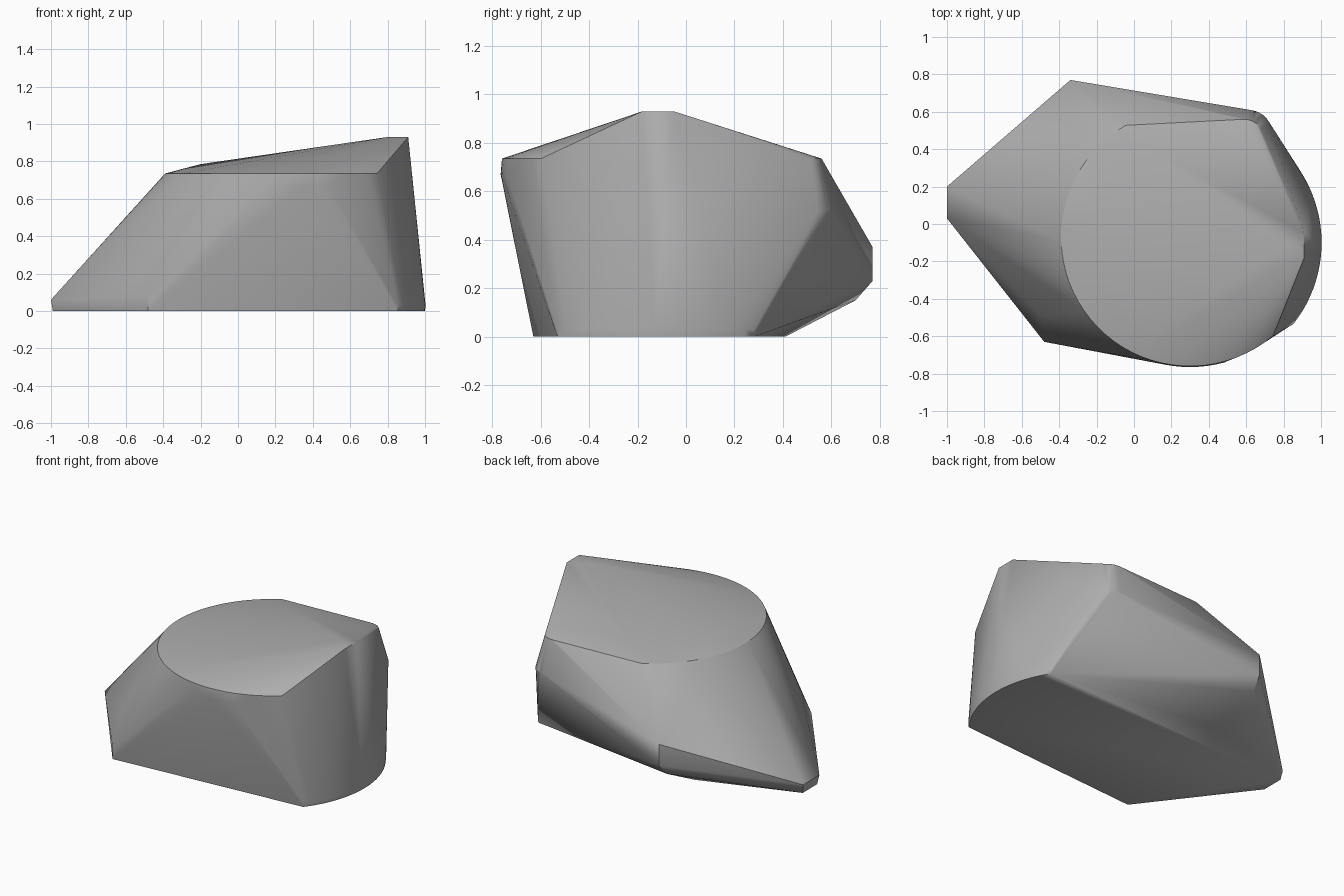
import bpy, bmesh
from math import cos, sin, radians
from mathutils import Vector

cube = bpy.data.objects.get("Cube")
if cube:
    bpy.data.objects.remove(cube)


def arc(cx, cy, r, start, end, z, steps):
    """Points along a level arc, angles in degrees."""
    angles = [radians(start + (end - start) * i / steps) for i in range(steps + 1)]
    return [Vector((cx + r * cos(a), cy + r * sin(a), z)) for a in angles]


# Rounded rim of the top, with a short upright lip at the front
points = arc(0.3, -0.07, 0.69, 120, 310, 0.735, 40)
points += arc(0.3, -0.07, 0.695, 255, 285, 0.67, 8)
# Rounded end of the base
points += arc(0.3, -0.1, 0.7, -38, 33, 0.0, 20)
points += arc(0.3, -0.1, 0.703, -38, 33, 0.03, 20)
# Rounded back corner, top and lower
points += arc(0.59, 0.46, 0.1, 30, 95, 0.735, 6)
points += arc(0.61, 0.48, 0.13, 30, 95, 0.52, 6)

corners = [
    # Peak and crown
    (0.91, -0.18, 0.93), (0.91, -0.05, 0.93), (0.8, -0.12, 0.93), (-0.2, 0.08, 0.785),
    # Low pointed nose
    (-1, 0.03, 0.06), (-1, 0.2, 0.06), (-0.99, 0.04, 0), (-0.99, 0.19, 0),
    # Front corner
    (-0.48, -0.63, 0), (-0.48, -0.63, 0.08), (-0.5, -0.49, 0.29),
    # Overhanging back corner
    (-0.34, 0.77, 0.37), (-0.34, 0.77, 0.23), (-0.35, 0.7, 0.15), (-0.35, 0.41, 0),
]
points += [Vector(c) for c in corners]

# Wrap the outline into one faceted rock
bm = bmesh.new()
for p in points:
    bm.verts.new(p)
result = bmesh.ops.convex_hull(bm, input=bm.verts)
loose = {g for g in result["geom_interior"] + result["geom_unused"]
         if isinstance(g, bmesh.types.BMVert)}
bmesh.ops.delete(bm, geom=list(loose), context="VERTS")
bmesh.ops.dissolve_limit(bm, angle_limit=radians(1), verts=bm.verts, edges=bm.edges)
bmesh.ops.recalc_face_normals(bm, faces=bm.faces)
mesh = bpy.data.meshes.new("rock")
bm.to_mesh(mesh)
bm.free()
rock = bpy.data.objects.new("rock", mesh)
bpy.context.collection.objects.link(rock)

# Plain grey stone
stone = bpy.data.materials.new("grey_stone")
stone.use_nodes = True
grey = (0.42, 0.42, 0.42, 1)
stone.diffuse_color = grey
stone.node_tree.nodes["Principled BSDF"].inputs["Base Color"].default_value = grey
mesh.materials.append(stone)

# Soft shading with crisp ridges
bpy.ops.object.select_all(action="DESELECT")
rock.select_set(True)
bpy.context.view_layer.objects.active = rock
bpy.ops.object.shade_smooth_by_angle(angle=radians(30))
